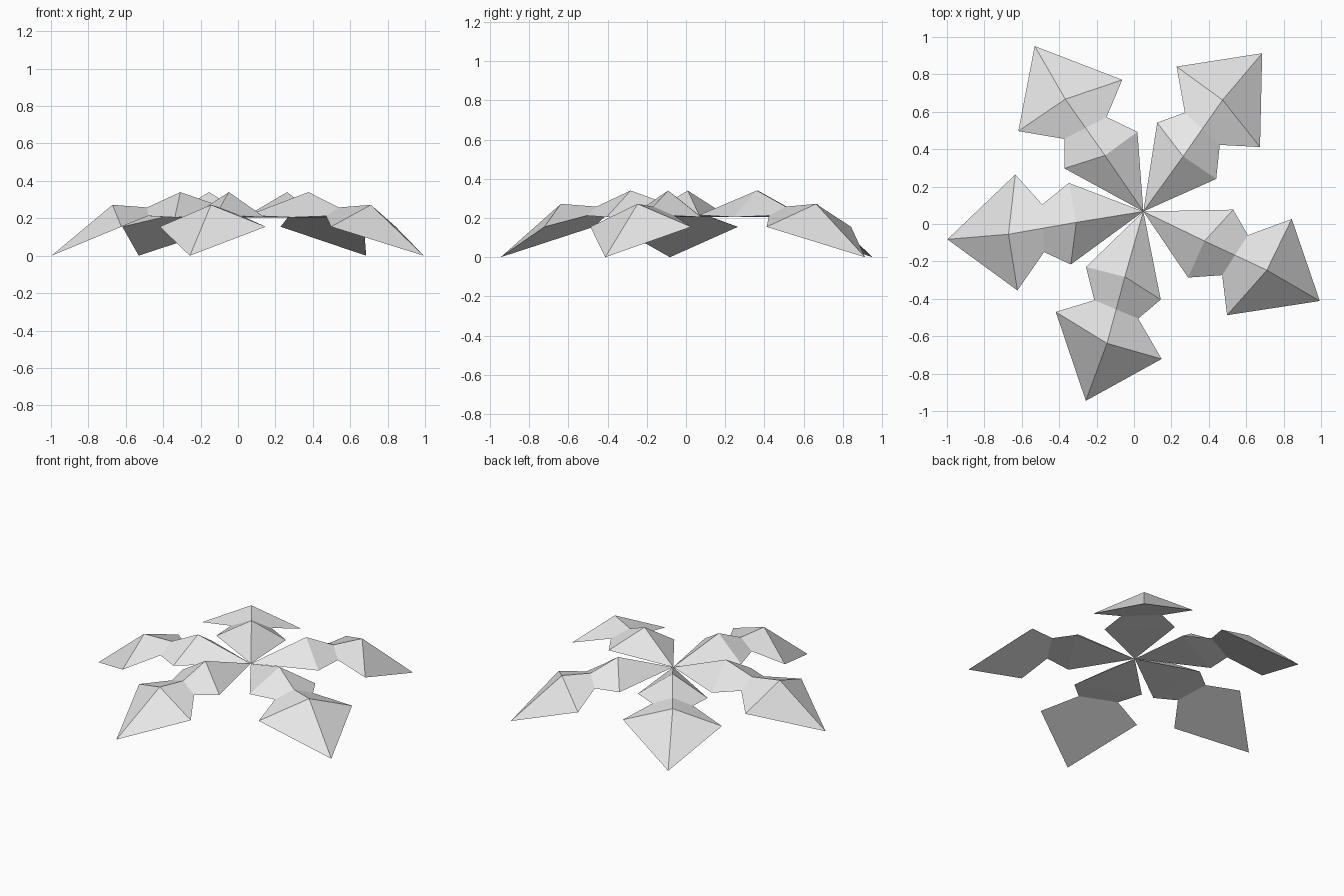
import bpy
import bmesh
from math import radians
from mathutils import Matrix

cube = bpy.data.objects.get("Cube")
if cube:
    bpy.data.objects.remove(cube, do_unlink=True)

# One pale grey for the whole plant
grey = bpy.data.materials.new("pale_grey")
grey.use_nodes = True
grey.diffuse_color = (0.8, 0.8, 0.8, 1)
grey.node_tree.nodes["Principled BSDF"].inputs["Base Color"].default_value = (0.8, 0.8, 0.8, 1)

# One leaf pointing along +x from the hub: two faceted lobes joined by a waist
POINTS = {
    "hub": (0, 0, 0.215),
    "inner_l": (0.424, 0.226, 0.205), "inner_r": (0.373, -0.207, 0.205),
    "waist_l": (0.556, 0.14, 0.212), "waist_r": (0.53, -0.113, 0.212),
    "outer_l": (0.726, 0.323, 0.155), "outer_r": (0.65, -0.292, 0.155),
    "tip": (1.058, 0, 0),
    "inner_peak": (0.363, 0.007, 0.34),
    "dip": (0.543, 0.013, 0.258),
    "outer_peak": (0.731, 0.019, 0.272),
}
# Upper facets, repeated on both sides of the ridge
SIDE_FACETS = [
    ("hub", "inner_", "inner_peak"),
    ("inner_", "waist_", "dip", "inner_peak"),
    ("waist_", "outer_", "outer_peak", "dip"),
    ("outer_", "tip", "outer_peak"),
]
# Underside
BASE_FACETS = [
    ("hub", "inner_l", "inner_r"),
    ("inner_l", "waist_l", "waist_r", "inner_r"),
    ("waist_l", "outer_l", "tip", "outer_r", "waist_r"),
]


def leaf(name, angle):
    bm = bmesh.new()
    verts = {key: bm.verts.new(co) for key, co in POINTS.items()}
    for side in "lr":
        for facet in SIDE_FACETS:
            bm.faces.new([verts[k + side if k.endswith("_") else k] for k in facet])
    for facet in BASE_FACETS:
        bm.faces.new([verts[k] for k in facet])
    bmesh.ops.recalc_face_normals(bm, faces=bm.faces)
    # Turn the leaf about the hub
    turn = Matrix.Translation((0.05, 0.067, 0)) @ Matrix.Rotation(radians(angle), 4, "Z")
    bm.transform(turn)
    mesh = bpy.data.meshes.new(name)
    bm.to_mesh(mesh)
    bm.free()
    mesh.materials.append(grey)
    bpy.context.collection.objects.link(bpy.data.objects.new(name, mesh))


# Five leaves, slightly uneven around the hub
for name, angle in [("back_left_leaf", 53.1), ("back_right_leaf", 123.3),
                    ("right_leaf", 188.1), ("front_leaf", 253.1), ("left_leaf", 333.1)]:
    leaf(name, angle)
